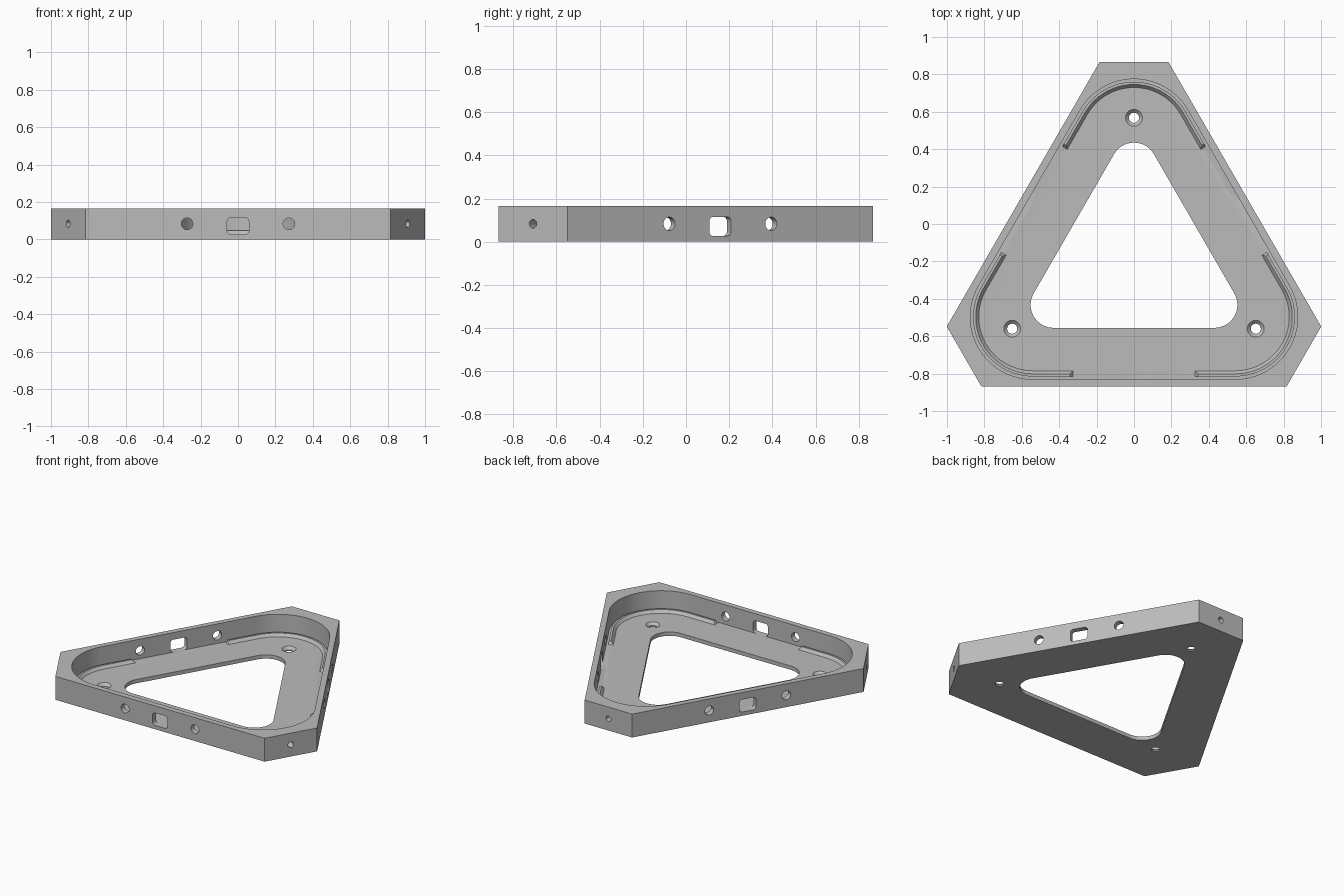
import bpy, bmesh
from math import sin, cos, pi, radians
from mathutils import Matrix, Vector

if "Cube" in bpy.data.objects:
    bpy.data.objects.remove(bpy.data.objects["Cube"])

CENTRE = Vector((0, -0.184, 0))
HEIGHT, FLOOR, MID = 0.165, 0.027, 0.083
SIDE, CORNER = 0.681, 1.049          # distance from centre to long and short outer faces
CORNER_DIRS = [radians(a) for a in (90, 210, 330)]
SIDE_DIRS = [radians(a) for a in (270, 30, 150)]

grey = bpy.data.materials.new("grey plastic")
grey.use_nodes = True
colour = (0.5, 0.5, 0.5, 1)
grey.diffuse_color = colour
grey.node_tree.nodes["Principled BSDF"].inputs["Base Color"].default_value = colour


def polar(r, a):
    return Vector((r * cos(a), r * sin(a)))


def circle(r, n=40):
    return [polar(r, 2 * pi * i / n) for i in range(n)]


def rounded(centres, dirs, r, steps):
    """Closed outline with one arc about each centre."""
    span = 2 * pi / len(dirs)
    return [c + polar(r, d + span * (i / steps - 0.5))
            for c, d in zip(centres, dirs) for i in range(steps + 1)]


def rounded_triangle(d, r):
    return rounded([polar(d, a) for a in CORNER_DIRS], CORNER_DIRS, r, 28)


def make_object(name, bm):
    bmesh.ops.recalc_face_normals(bm, faces=bm.faces)
    mesh = bpy.data.meshes.new(name)
    bm.to_mesh(mesh)
    bm.free()
    mesh.materials.append(grey)
    obj = bpy.data.objects.new(name, mesh)
    bpy.context.collection.objects.link(obj)
    return obj


def loft(name, rings, closed_path=False):
    """Skin between matching rings of points, with capped ends."""
    bm = bmesh.new()
    loops = [[bm.verts.new(p) for p in ring] for ring in rings]
    for a, b in zip(loops, loops[1:]):
        for i in range(len(a)):
            j = (i + 1) % len(a)
            bm.faces.new((a[i], a[j], b[j], b[i]))
    bm.faces.new(loops[0])
    bm.faces.new(loops[-1])
    return make_object(name, bm)


def prism(name, outline, z0, z1, frame=Matrix.Translation(CENTRE), top_scale=1):
    rings = [[frame @ Vector((p.x * s, p.y * s, z)) for p in outline]
             for z, s in ((z0, 1), (z1, top_scale))]
    return loft(name, rings)


def facing(angle, along=0):
    """Frame at mid height whose z axis points outward through a side wall."""
    n = Vector((cos(angle), sin(angle), 0))
    t = Vector((-sin(angle), cos(angle), 0))
    m = Matrix((t, (0, 0, 1), n)).transposed().to_4x4()
    m.translation = CENTRE + t * along + Vector((0, 0, MID))
    return m


def smooth(obj):
    bpy.ops.object.select_all(action="DESELECT")
    obj.select_set(True)
    bpy.context.view_layer.objects.active = obj
    bpy.ops.object.shade_smooth_by_angle(angle=radians(30))


# Outer body: triangle with cut-off corners
half = 0.185
outline = []
for a in CORNER_DIRS:
    across = Vector((-sin(a), cos(a)))
    outline += [polar(CORNER, a) - across * half, polar(CORNER, a) + across * half]
frame = prism("triangular_frame", outline, 0, HEIGHT)

# Recessed pocket and the central opening
cutters = [prism("pocket_cutter", rounded_triangle(0.626, 0.333), FLOOR, 0.3),
           prism("opening_cutter", rounded_triangle(0.496, 0.123), -0.1, 0.2)]

# Window and two round holes through each side wall
win_dirs = [radians(45 + 90 * k) for k in range(4)]
win_centres = [Vector((0.038 if cos(d) > 0 else -0.038,
                       0.024 if sin(d) > 0 else -0.024)) for d in win_dirs]
window = [p - Vector((0, 0.012)) for p in rounded(win_centres, win_dirs, 0.02, 6)]
for a in SIDE_DIRS:
    cutters.append(prism("window_cutter", window, 0.62, 0.75, facing(a)))
    for x in (-0.272, 0.272):
        cutters.append(prism("hole_cutter", circle(0.031), 0.6, 0.75, facing(a, x)))

# Blind hole in each corner face, countersunk screw hole in the floor
for a in CORNER_DIRS:
    cutters.append(prism("corner_hole_cutter", circle(0.02, 24), 0.985, 1.1, facing(a)))
    spot = Matrix.Translation(CENTRE + polar(0.752, a).to_3d())
    cutters.append(prism("screw_cutter", circle(0.027), -0.1, 0.1, spot))
    cutters.append(prism("sink_cutter", circle(0.027), FLOOR - 0.018, FLOOR + 0.001,
                         spot, 1.7))

bpy.context.view_layer.objects.active = frame
for c in cutters:
    mod = frame.modifiers.new("cut", "BOOLEAN")
    mod.operation, mod.solver, mod.object = "DIFFERENCE", "EXACT", c
    bpy.ops.object.modifier_apply(modifier=mod.name)
    bpy.data.objects.remove(c)
smooth(frame)

# Locating rail around each corner: bevelled on the inside and at both ends
PROFILE = ((0.286, FLOOR - 0.002, 0.217), (0.304, 0.046, 0.2),
           (0.318, 0.046, 0.2), (0.318, FLOOR - 0.002, 0.217))
RAIL_NAMES = ("back_rail", "right_rail", "left_rail")
for name, a in zip(RAIL_NAMES, CORNER_DIRS):
    middle = polar(0.626, a)
    steps = 28
    angles = [a + radians(120) * (i / steps - 0.5) for i in range(steps + 1)]
    stations = [(angles[0], -1)] + [(t, 0) for t in angles] + [(angles[-1], 1)]
    rings = []
    for t, run in stations:
        tangent = Vector((-sin(t), cos(t)))
        ring = []
        for r, z, length in PROFILE:
            p = middle + polar(r, t) + tangent * run * length
            ring.append(CENTRE + Vector((p.x, p.y, z)))
        rings.append(ring)
    smooth(loft(name, rings))
